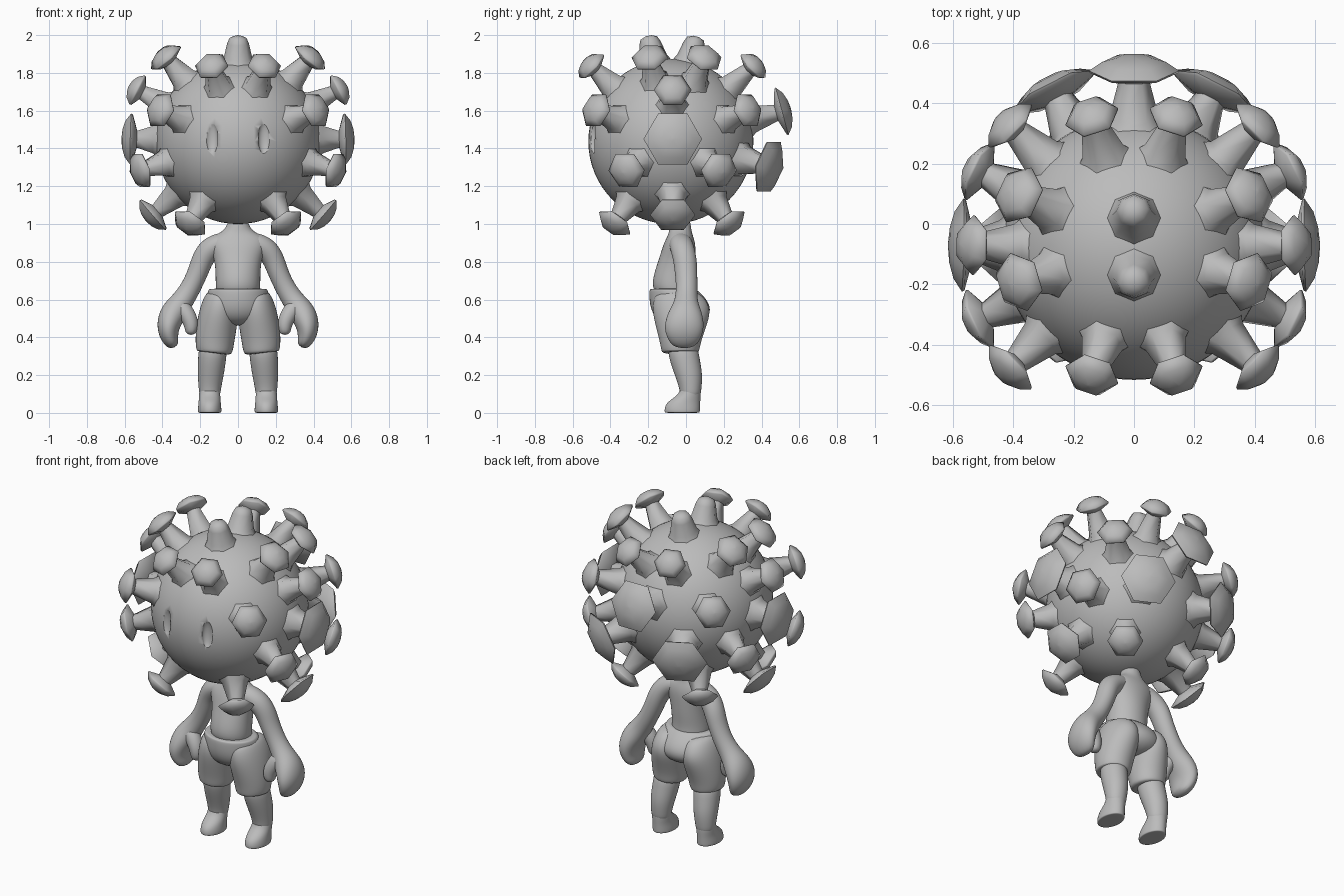
import bpy, bmesh, math
from mathutils import Vector, Matrix

default_cube = bpy.data.objects.get("Cube")
if default_cube:
    bpy.data.objects.remove(default_cube, do_unlink=True)

GREY = (0.5, 0.5, 0.5, 1)
clay = bpy.data.materials.new("plain_grey")
clay.use_nodes = True
clay.diffuse_color = GREY
clay.node_tree.nodes["Principled BSDF"].inputs["Base Color"].default_value = GREY

HEAD = Vector((0, -0.08, 1.437))
HEAD_R = 0.437


def add_object(name, bm, angle=35, subsurf=0):
    """Turn a bmesh into a shaded object with the shared material."""
    bmesh.ops.recalc_face_normals(bm, faces=bm.faces)
    mesh = bpy.data.meshes.new(name)
    bm.to_mesh(mesh)
    bm.free()
    mesh.materials.append(clay)
    ob = bpy.data.objects.new(name, mesh)
    bpy.context.collection.objects.link(ob)
    bpy.ops.object.select_all(action='DESELECT')
    ob.select_set(True)
    bpy.context.view_layer.objects.active = ob
    bpy.ops.object.shade_smooth_by_angle(angle=math.radians(angle))
    if subsurf:
        mod = ob.modifiers.new("smooth", 'SUBSURF')
        mod.levels = mod.render_levels = subsurf
    return ob


def skin_rings(bm, rings):
    """Bridge consecutive vertex rings and close both ends."""
    n = len(rings[0])
    for low, high in zip(rings, rings[1:]):
        for i in range(n):
            j = (i + 1) % n
            bm.faces.new((low[i], low[j], high[j], high[i]))
    bm.faces.new(rings[0])
    bm.faces.new(rings[-1])


def loft(name, sections, sides=12, side=1):
    """Soft limb through elliptical sections (x, y, z, rx, ry)."""
    bm = bmesh.new()
    rings = []
    for k, (x, y, z, rx, ry) in enumerate(sections):
        a = sections[max(k - 1, 0)]
        b = sections[min(k + 1, len(sections) - 1)]
        across = Vector((a[2] - b[2], 0, b[0] - a[0])).normalized()
        ring = []
        for i in range(sides):
            t = math.tau * i / sides
            p = Vector((x, y, z)) + across * rx * math.cos(t)
            p.y += ry * math.sin(t)
            p.x *= side
            ring.append(bm.verts.new(p))
        rings.append(ring)
    skin_rings(bm, rings)
    return add_object(name, bm, 80, 2)


def spike(name, centre, profile, sides=6):
    """Faceted turned shape, pointing outward from the head centre."""
    out = Vector(centre) - HEAD
    turn = Matrix.Translation(HEAD) @ out.to_track_quat('Z', 'Y').to_matrix().to_4x4()
    bm = bmesh.new()
    rings = []
    for r, h in profile:
        ring = []
        for i in range(sides):
            t = math.tau * i / sides
            ring.append(bm.verts.new(turn @ Vector((r * math.cos(t), r * math.sin(t), h))))
        rings.append(ring)
    skin_rings(bm, rings)
    return add_object(name, bm, 64)


def mushroom(name, centre, r):
    """Tapered stem with a flared foot and a domed cap."""
    d = (Vector(centre) - HEAD).length
    s = 0.7 + 3 * r
    profile = [(0.1 * s, 0.4), (0.088 * s, HEAD_R - 0.01), (0.072 * s, HEAD_R + 0.012),
               (0.044 * s, d - 0.045), (r * 0.97, d - 0.02), (r, d - 0.012),
               (r * 0.72, d + 0.017), (r * 0.38, d + 0.032), (r * 0.05, d + 0.037)]
    spike(name, centre, profile)


# Head with two almond eye sockets
bm = bmesh.new()
bmesh.ops.create_uvsphere(bm, u_segments=64, v_segments=32, radius=HEAD_R,
                          matrix=Matrix.Translation(HEAD))
head = add_object("head", bm)
for side in (-1, 1):
    socket = Matrix.Translation((0.14 * side, -0.497, 1.455))
    bm = bmesh.new()
    bmesh.ops.create_uvsphere(bm, u_segments=16, v_segments=10, radius=1,
                              matrix=socket @ Matrix.Diagonal((0.034, 0.025, 0.088, 1)))
    cutter = add_object("eye_cutter", bm)
    cutter.hide_render = True
    cut = head.modifiers.new("eye_socket", 'BOOLEAN')
    cut.operation = 'DIFFERENCE'
    cut.object = cutter
    bpy.context.view_layer.objects.active = head
    bpy.ops.object.modifier_apply(modifier=cut.name)
    bpy.data.objects.remove(cutter, do_unlink=True)

# Mirrored head spikes: centre of cap and cap radius
SPIKES = {
    "upper_front": ((0.143, -0.51, 1.845), 0.092),
    "upper_back": ((0.143, 0.365, 1.845), 0.092),
    "crown_front": ((0.39, -0.195, 1.89), 0.1),
    "crown_back": ((0.39, 0.1, 1.89), 0.1),
    "temple": ((0.545, -0.07, 1.715), 0.1),
    "brow_front": ((0.42, -0.485, 1.605), 0.1),
    "brow_back": ((0.42, 0.335, 1.605), 0.1),
    "cheek_front": ((0.525, -0.32, 1.28), 0.105),
    "cheek_back": ((0.525, 0.18, 1.28), 0.105),
    "ear": ((0.58, -0.07, 1.45), 0.155),
    "jaw": ((0.46, -0.07, 1.04), 0.12),
    "jaw_front": ((0.26, -0.385, 0.995), 0.1),
    "jaw_back": ((0.26, 0.235, 0.995), 0.1),
    "nape": ((0.27, 0.45, 1.3), 0.155),
}
for part, ((x, y, z), radius) in SPIKES.items():
    mushroom("left_" + part + "_spike", (x, y, z), radius)
    mushroom("right_" + part + "_spike", (-x, y, z), radius)
mushroom("rear_spike", (0, 0.52, 1.6), 0.15)

# Two blunt plugs on top of the head
for part, y in (("front", -0.2), ("back", 0.055)):
    spike("top_" + part + "_plug", (0, y, 2),
          [(0.1, 0.4), (0.085, HEAD_R), (0.075, 0.455), (0.058, 0.53),
           (0.045, 0.56), (0.015, 0.572)], 8)

# Torso and neck
loft("torso", [(0, -0.04, 0.6, 0.11, 0.1), (0, -0.07, 0.66, 0.122, 0.115),
               (0, -0.06, 0.74, 0.12, 0.112), (0, -0.045, 0.82, 0.128, 0.098),
               (0, -0.035, 0.89, 0.16, 0.088), (0, -0.03, 0.935, 0.15, 0.07),
               (0, -0.03, 0.965, 0.06, 0.058), (0, -0.03, 1.04, 0.055, 0.055)], 16)

# Shorts
loft("shorts_seat", [(0, -0.07, 0.658, 0.15, 0.118), (0, -0.07, 0.655, 0.16, 0.126),
                     (0, -0.05, 0.62, 0.168, 0.148), (0, -0.028, 0.56, 0.18, 0.166),
                     (0, -0.022, 0.5, 0.16, 0.145), (0, -0.025, 0.46, 0.07, 0.08)], 16)

for label, side in (("left", 1), ("right", -1)):
    # Shorts leg with its hem
    loft(label + "_shorts_leg",
         [(0.085, -0.045, 0.645, 0.065, 0.1), (0.09, -0.035, 0.61, 0.09, 0.14),
          (0.1, -0.022, 0.54, 0.107, 0.162), (0.115, -0.027, 0.45, 0.11, 0.135),
          (0.124, -0.03, 0.37, 0.106, 0.11), (0.124, -0.03, 0.322, 0.098, 0.103),
          (0.125, -0.03, 0.316, 0.085, 0.09)], 14, side)

    # Leg and foot
    loft(label + "_leg",
         [(0.13, -0.02, 0.37, 0.078, 0.083), (0.137, -0.01, 0.29, 0.078, 0.085),
          (0.145, 0.015, 0.2, 0.072, 0.077), (0.15, 0.025, 0.12, 0.06, 0.058),
          (0.15, 0.022, 0.07, 0.055, 0.055)], 12, side)
    loft(label + "_foot",
         [(0.15, 0.025, 0.16, 0.055, 0.052), (0.15, 0.024, 0.1, 0.057, 0.056),
          (0.15, -0.012, 0.06, 0.06, 0.09), (0.15, -0.02, 0.025, 0.064, 0.097),
          (0.15, -0.02, 0.002, 0.064, 0.096), (0.15, -0.02, 0, 0.058, 0.09)], 14, side)

    # Arm running into a mitten hand
    loft(label + "_arm",
         [(0.04, -0.03, 0.915, 0.045, 0.055), (0.1, -0.028, 0.9, 0.058, 0.065),
          (0.155, -0.018, 0.865, 0.065, 0.067), (0.19, -0.005, 0.81, 0.06, 0.065),
          (0.21, 0, 0.75, 0.056, 0.062), (0.25, 0.005, 0.66, 0.055, 0.058),
          (0.3, 0, 0.585, 0.062, 0.063), (0.345, -0.005, 0.53, 0.074, 0.094),
          (0.372, -0.01, 0.46, 0.066, 0.112), (0.365, -0.01, 0.395, 0.05, 0.095),
          (0.335, -0.01, 0.345, 0.028, 0.058)], 12, side)
    loft(label + "_thumb",
         [(0.33, -0.02, 0.59, 0.045, 0.045), (0.275, -0.035, 0.535, 0.05, 0.05),
          (0.243, -0.045, 0.47, 0.043, 0.045), (0.25, -0.045, 0.41, 0.03, 0.032)], 10, side)
